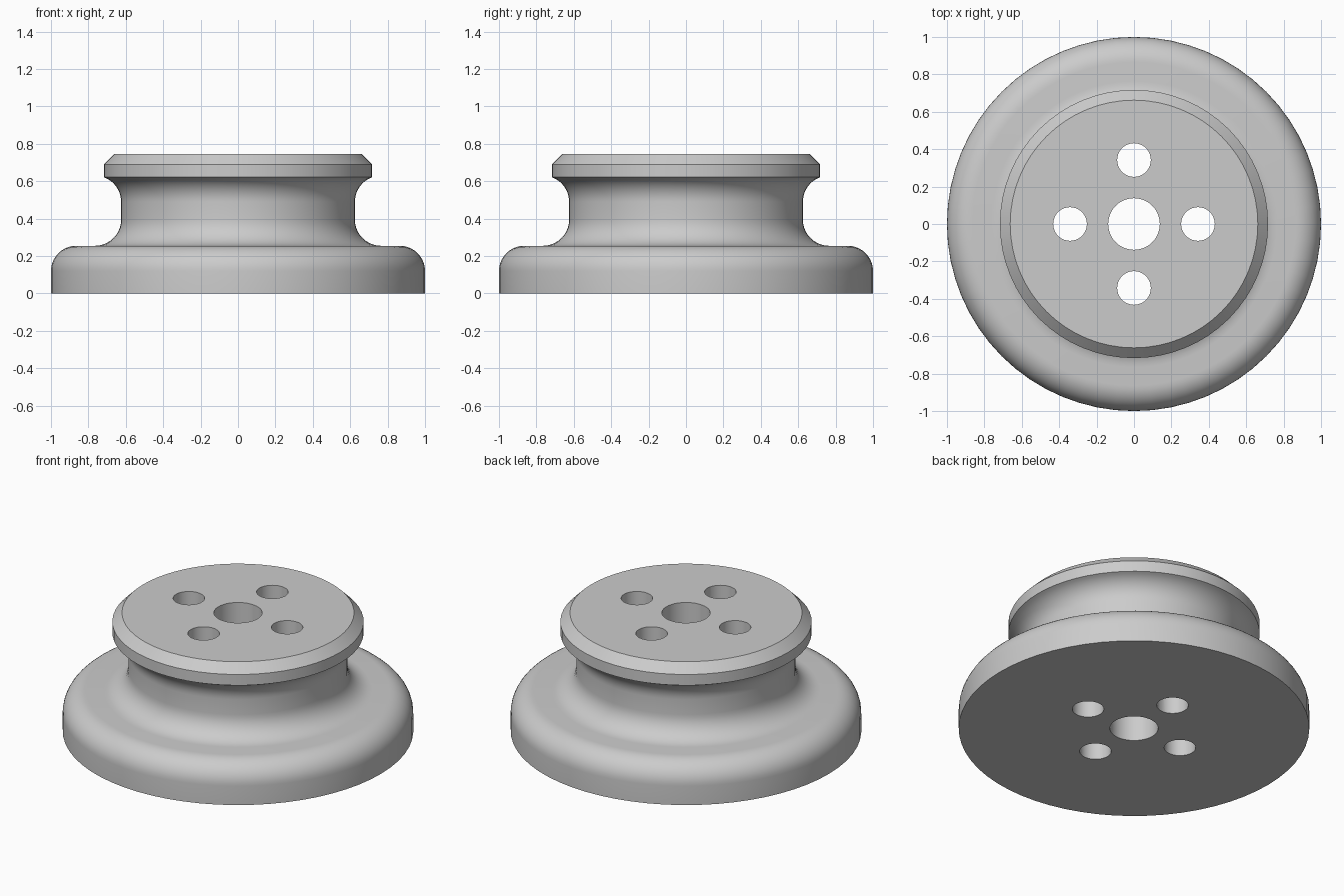
import bpy
import bmesh
from math import cos, sin, pi, radians, acos

SIDES = 64

if "Cube" in bpy.data.objects:
    bpy.data.objects.remove(bpy.data.objects["Cube"])

grey = bpy.data.materials.new("plain grey")
grey.use_nodes = True
colour = (0.6, 0.6, 0.6, 1)
grey.diffuse_color = colour
grey.node_tree.nodes["Principled BSDF"].inputs["Base Color"].default_value = colour


def arc(cx, cz, r, start, end, steps=10):
    """Points along an arc, angles in radians."""
    angles = [start + (end - start) * i / steps for i in range(steps + 1)]
    return [(cx + r * cos(a), cz + r * sin(a)) for a in angles]


def lathe(name, profile, sides):
    """Closed solid turned around z from (radius, height) points, bottom to top."""
    bm = bmesh.new()
    rings = [[bm.verts.new((r * cos(2 * pi * i / sides), r * sin(2 * pi * i / sides), z))
              for i in range(sides)] for r, z in profile]
    for low, high in zip(rings, rings[1:]):
        for i in range(sides):
            j = (i + 1) % sides
            bm.faces.new((low[i], low[j], high[j], high[i]))
    bm.faces.new(rings[0][::-1])
    bm.faces.new(rings[-1])
    mesh = bpy.data.meshes.new(name)
    bm.to_mesh(mesh)
    bm.free()
    obj = bpy.data.objects.new(name, mesh)
    bpy.context.collection.objects.link(obj)
    mesh.materials.append(grey)
    return obj


# Turned body: rounded foot, waist with coves, chamfered top flange
flange = 0.717
cove_x, cove_r = 0.765, 0.14
profile = [(1, 0)]
profile += arc(0.865, 0.12, 0.135, 0, pi / 2)
profile += arc(cove_x, 0.255 + cove_r, cove_r, 1.5 * pi, pi)
profile += arc(cove_x, 0.49, cove_r, pi, acos((flange - cove_x) / cove_r))
profile += [(flange, 0.69), (0.662, 0.745)]
body = lathe("flanged_hub", profile, SIDES)

# Centre bore and four bolt holes, cut right through
holes = [(0, 0, 0.138)]
holes += [(0.342 * cos(k * pi / 2), 0.342 * sin(k * pi / 2), 0.09) for k in range(4)]
bpy.context.view_layer.objects.active = body
for x, y, r in holes:
    cutter = lathe("hole_cutter", [(r, -0.2), (r, 1)], 40)
    cutter.location = (x, y, 0)
    cutter.hide_render = True
    cut = body.modifiers.new("hole", "BOOLEAN")
    cut.operation = "DIFFERENCE"
    cut.solver = "EXACT"
    cut.object = cutter
    bpy.ops.object.modifier_apply(modifier=cut.name)
    bpy.data.objects.remove(cutter)

# Smooth curves with crisp edges
bpy.ops.object.select_all(action="DESELECT")
body.select_set(True)
bpy.ops.object.shade_smooth_by_angle(angle=radians(30))
